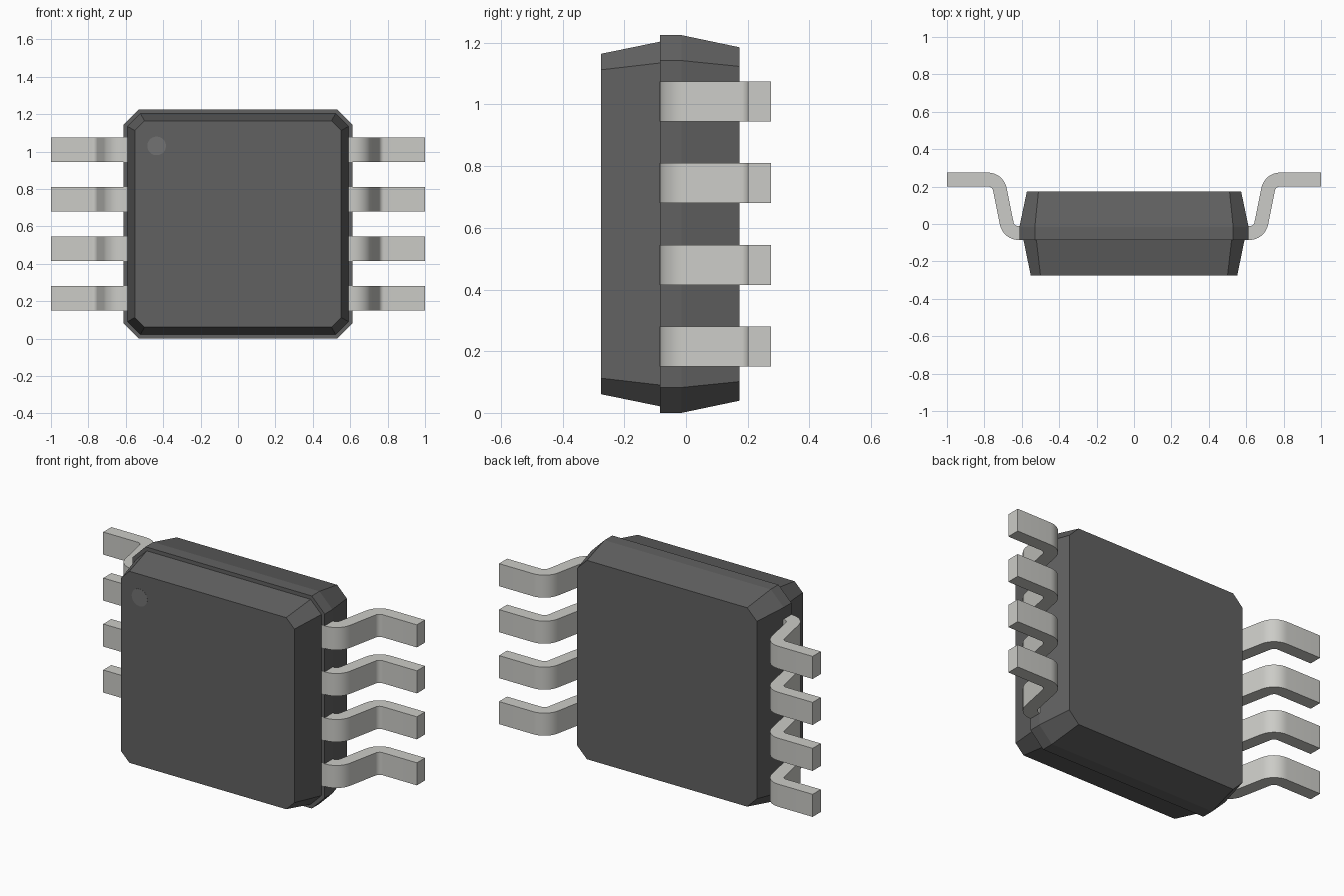
import bpy, bmesh, math
from mathutils import Vector

if "Cube" in bpy.data.objects:
    bpy.data.objects.remove(bpy.data.objects["Cube"])

CZ = 0.6125  # height of the package centre


def material(name, col):
    m = bpy.data.materials.new(name)
    m.diffuse_color = (*col, 1)
    m.use_nodes = True
    m.node_tree.nodes["Principled BSDF"].inputs["Base Color"].default_value = m.diffuse_color
    return m


DARK = material("dark_plastic", (0.12, 0.12, 0.12))
METAL = material("pale_metal", (0.6, 0.6, 0.57))
MARK = material("mark_grey", (0.17, 0.17, 0.17))


def loft(name, rings, mat):
    """Solid skinned through rings of equal point count, with end caps."""
    bm = bmesh.new()
    loops = [[bm.verts.new(p) for p in r] for r in rings]
    n = len(loops[0])
    for a, b in zip(loops, loops[1:]):
        for i in range(n):
            j = (i + 1) % n
            bm.faces.new((a[i], a[j], b[j], b[i]))
    bm.faces.new(loops[0])
    bm.faces.new(loops[-1])
    bmesh.ops.recalc_face_normals(bm, faces=bm.faces)
    me = bpy.data.meshes.new(name)
    bm.to_mesh(me)
    bm.free()
    ob = bpy.data.objects.new(name, me)
    bpy.context.collection.objects.link(ob)
    me.materials.append(mat)
    return ob


def octagon(y, h, c):
    """Square of half size h with corners cut back to c."""
    pts = [(h, c), (c, h), (-c, h), (-h, c), (-h, -c), (-c, -h), (c, -h), (h, -c)]
    return [(x, y, z + CZ) for x, z in pts]


# Moulded body: narrower front half, wider rear half
loft("body_front", [octagon(-0.275, 0.552, 0.50), octagon(-0.085, 0.591, 0.522)], DARK)
loft("body_rear", [octagon(-0.085, 0.6125, 0.53), octagon(-0.015, 0.6125, 0.53),
                   octagon(0.173, 0.573, 0.511)], DARK)

# Flush round mark in the upper left corner of the front face
loft("corner_mark", [[(-0.435 + 0.05 * math.cos(t * math.tau / 24), y,
                       1.03 + 0.05 * math.sin(t * math.tau / 24)) for t in range(24)]
                     for y in (-0.2755, -0.26)], MARK)


def lead_profile(path, r, half, steps=8):
    """Outline of a bent strip: path corners rounded to r, offset both ways."""
    p = [Vector(q) for q in path]
    samples = [(p[0], (p[1] - p[0]).normalized())]
    for a, b, c in zip(p, p[1:], p[2:]):
        d0, d1 = (b - a).normalized(), (c - b).normalized()
        turn = math.atan2(d0.x * d1.y - d0.y * d1.x, d0.dot(d1))
        side = math.copysign(1, turn)
        start = b - d0 * r * math.tan(abs(turn) / 2)
        centre = start + Vector((-d0.y, d0.x)) * side * r
        for k in range(steps + 1):
            ang = math.atan2(d0.y, d0.x) + turn * k / steps
            d = Vector((math.cos(ang), math.sin(ang)))
            samples.append((centre - Vector((-d.y, d.x)) * side * r, d))
    samples.append((p[-1], (p[-1] - p[-2]).normalized()))
    left = [q + Vector((-d.y, d.x)) * half for q, d in samples]
    right = [q - Vector((-d.y, d.x)) * half for q, d in samples]
    return left + right[::-1]


# Gull-wing leads, four on each side
profile = lead_profile([(0.57, -0.0485), (0.67, -0.0485), (0.728, 0.238), (1.0, 0.238)],
                       0.065, 0.037)
bpy.ops.object.select_all(action='DESELECT')
for side, label in ((1, "right"), (-1, "left")):
    for i in range(4):
        z = CZ + (i - 1.5) * 0.265
        ob = loft(f"lead_{label}_{i + 1}",
                  [[(side * q.x, q.y, z + dz) for q in profile] for dz in (-0.065, 0.065)],
                  METAL)
        ob.select_set(True)
        bpy.context.view_layer.objects.active = ob
bpy.ops.object.shade_smooth_by_angle(angle=math.radians(30))
